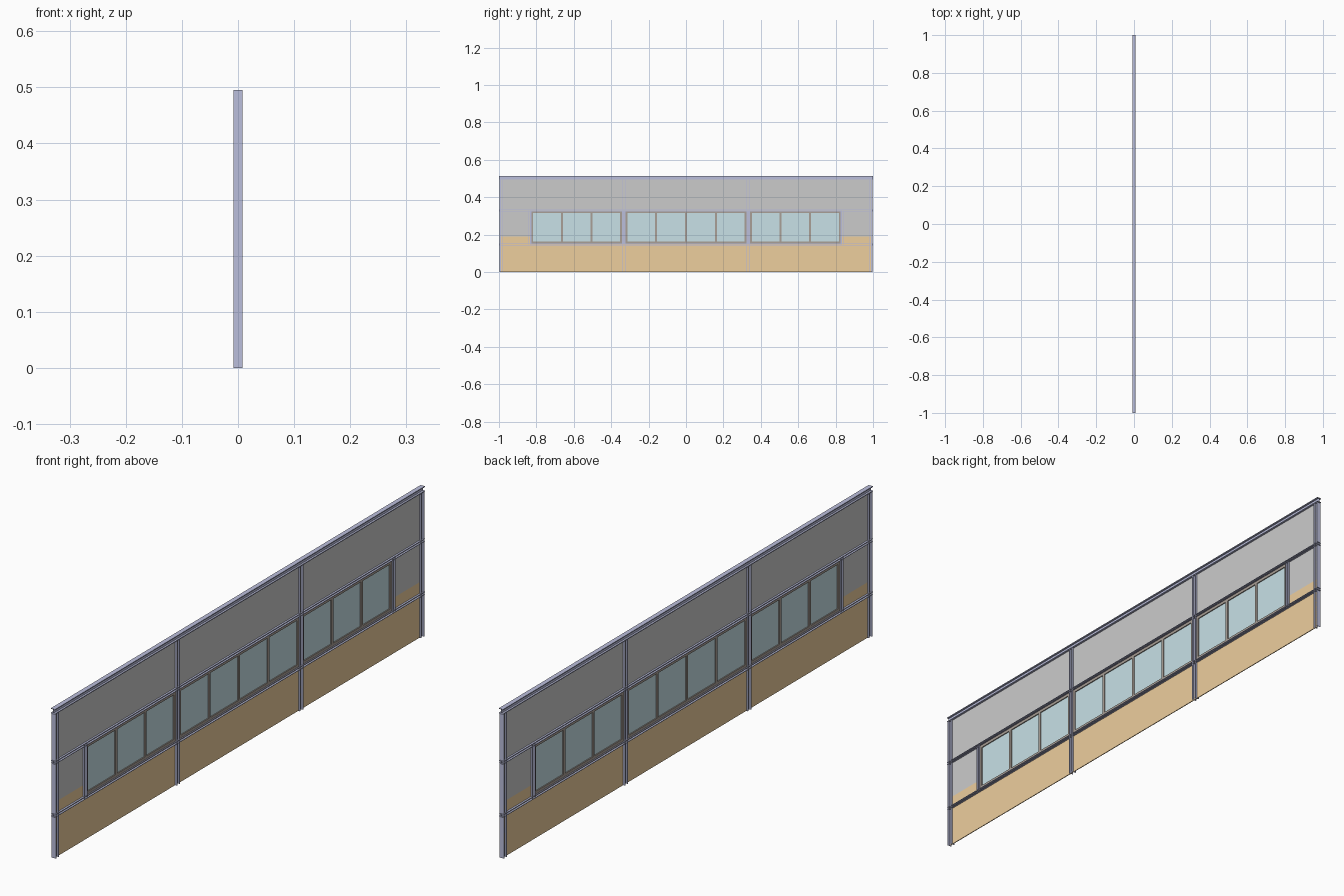
import bpy, bmesh
from mathutils import Vector

if "Cube" in bpy.data.objects:
    bpy.data.objects.remove(bpy.data.objects["Cube"])


def material(name, color):
    m = bpy.data.materials.new(name)
    m.diffuse_color = (*color, 1)
    m.use_nodes = True
    m.node_tree.nodes["Principled BSDF"].inputs["Base Color"].default_value = m.diffuse_color
    return m


STEEL = material("steel_blue", (0.50, 0.52, 0.72))
ORANGE = material("ochre_panel", (0.85, 0.62, 0.34))
GLASS = material("pale_glass", (0.58, 0.75, 0.80))
FRAME = material("brown_frame", (0.40, 0.35, 0.31))


def finish(name, bm, mat):
    bmesh.ops.recalc_face_normals(bm, faces=bm.faces)
    me = bpy.data.meshes.new(name)
    bm.to_mesh(me)
    bm.free()
    if mat:
        me.materials.append(mat)
    ob = bpy.data.objects.new(name, me)
    bpy.context.collection.objects.link(ob)
    return ob


def boxes(name, spans, depth, mat=None):
    """One object of wall-plane boxes, each span = (y0, y1, z0, z1)."""
    bm = bmesh.new()
    for y0, y1, z0, z1 in spans:
        vs = bmesh.ops.create_cube(bm, size=1)["verts"]
        for v in vs:
            v.co = Vector((v.co.x * depth,
                           (y0 + y1) / 2 + v.co.y * (y1 - y0),
                           (z0 + z1) / 2 + v.co.z * (z1 - z0)))
    return finish(name, bm, mat)


def i_beam(name, axis, centre, start, end, height, flange, width=0.016, web=0.003):
    """Open-ended I-section along y or z; grooves face +x and -x."""
    w, h, t, f = width / 2, height / 2, web / 2, height / 2 - flange
    half = [(w, -h), (w, -f), (t, -f), (t, f), (w, f), (w, h)]
    outline = half + [(-a, -b) for a, b in half]
    bm = bmesh.new()
    rings = []
    for s in (start, end):
        rings.append([bm.verts.new((a, s, centre + b) if axis == "y"
                                   else (a, centre + b, s)) for a, b in outline])
    n = len(outline)
    for i in range(n):
        j = (i + 1) % n
        bm.faces.new((rings[0][i], rings[0][j], rings[1][j], rings[1][i]))
    return finish(name, bm, STEEL)


TOP, SILL, HEAD, SPLIT = 0.495, 0.147, 0.329, 0.19
EDGE, JAMB, POST = 0.988, 0.834, 0.333

# Wall panels
boxes("lower_panel", [(-EDGE, EDGE, 0, SILL),
                      (-EDGE, -JAMB, SILL, SPLIT), (JAMB, EDGE, SILL, SPLIT)], 0.003, ORANGE)
boxes("upper_panel", [(-EDGE, EDGE, HEAD, TOP),
                      (-EDGE, -JAMB, SPLIT, HEAD), (JAMB, EDGE, SPLIT, HEAD)], 0.003)

# Horizontal steel
i_beam("top_beam", "y", 0.504, -1, 1, 0.018, 0.003)
i_beam("sill_rail", "y", SILL, -1, 1, 0.010, 0.002)
i_beam("head_rail", "y", HEAD, -1, 1, 0.010, 0.002)

# Posts and window jambs
for i, y in enumerate((-EDGE, -POST, POST, EDGE)):
    i_beam(f"post_{i + 1}", "z", y, 0, TOP, 0.018, 0.003)
for side, y in (("left", -JAMB), ("right", JAMB)):
    i_beam(f"window_jamb_{side}", "z", y, SILL, HEAD, 0.014, 0.002)


def window(name, y0, y1, panes):
    z0, z1, b = SILL + 0.005, HEAD - 0.005, 0.010
    bars = [(y0, y1, z0, z0 + b), (y0, y1, z1 - b, z1)]
    step = (y1 - y0 - b) / panes
    for i in range(panes + 1):
        c = y0 + b / 2 + i * step
        bars.append((c - b / 2, c + b / 2, z0 + b, z1 - b))
    boxes(name + "_frame", bars, 0.009, FRAME)
    boxes(name + "_glass", [(bars[i + 2][1], bars[i + 3][0], z0 + b, z1 - b)
                            for i in range(panes)], 0.002, GLASS)


# Window bands between the posts
window("left_window", -JAMB + 0.007, -POST - 0.009, 3)
window("middle_window", -POST + 0.009, POST - 0.009, 4)
window("right_window", POST + 0.009, JAMB - 0.007, 3)
